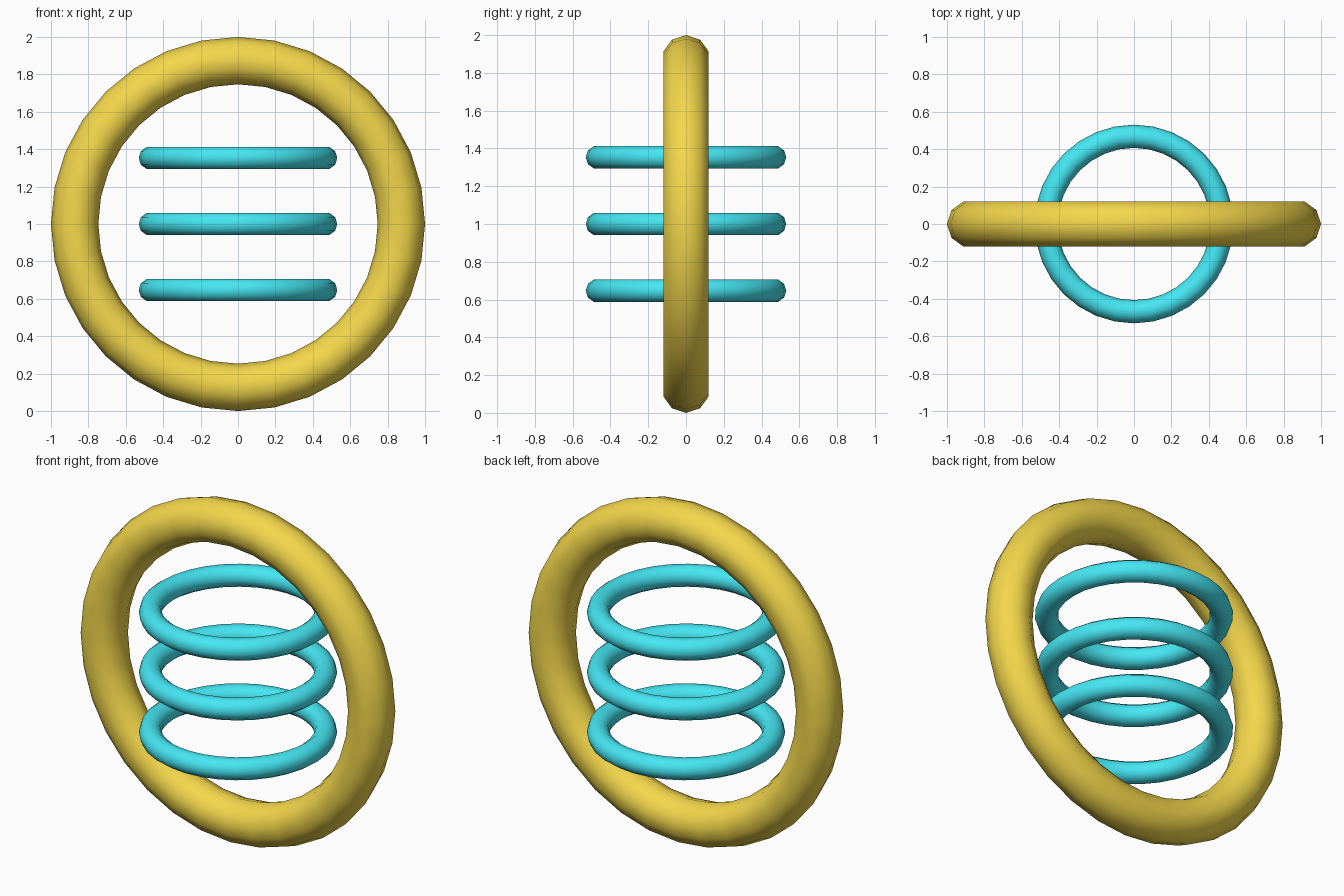
import bpy
from math import pi

if "Cube" in bpy.data.objects:
    bpy.data.objects.remove(bpy.data.objects["Cube"])


def material(name, color):
    mat = bpy.data.materials.new(name)
    mat.diffuse_color = color
    mat.use_nodes = True
    mat.node_tree.nodes["Principled BSDF"].inputs["Base Color"].default_value = mat.diffuse_color
    return mat


def ring(name, z, major, minor, mat, rotation=(0, 0, 0)):
    bpy.ops.mesh.primitive_torus_add(
        major_segments=32, minor_segments=10,
        major_radius=major, minor_radius=minor,
        location=(0, 0, z), rotation=rotation)
    obj = bpy.context.object
    obj.name = name
    obj.data.materials.append(mat)
    bpy.ops.object.shade_smooth()
    return obj


gold = material("gold", (0.90, 0.68, 0.07, 1))
cyan = material("cyan", (0.06, 0.80, 0.90, 1))

# Upright outer hoop
ring("outer_hoop", 1.0, 0.8735, 0.1265, gold, (pi / 2, 0, 0))

# Stack of three level rings inside the hoop
for name, offset in (("lower_ring", -0.353), ("middle_ring", 0), ("upper_ring", 0.353)):
    ring(name, 1.0 + offset, 0.469, 0.062, cyan)
